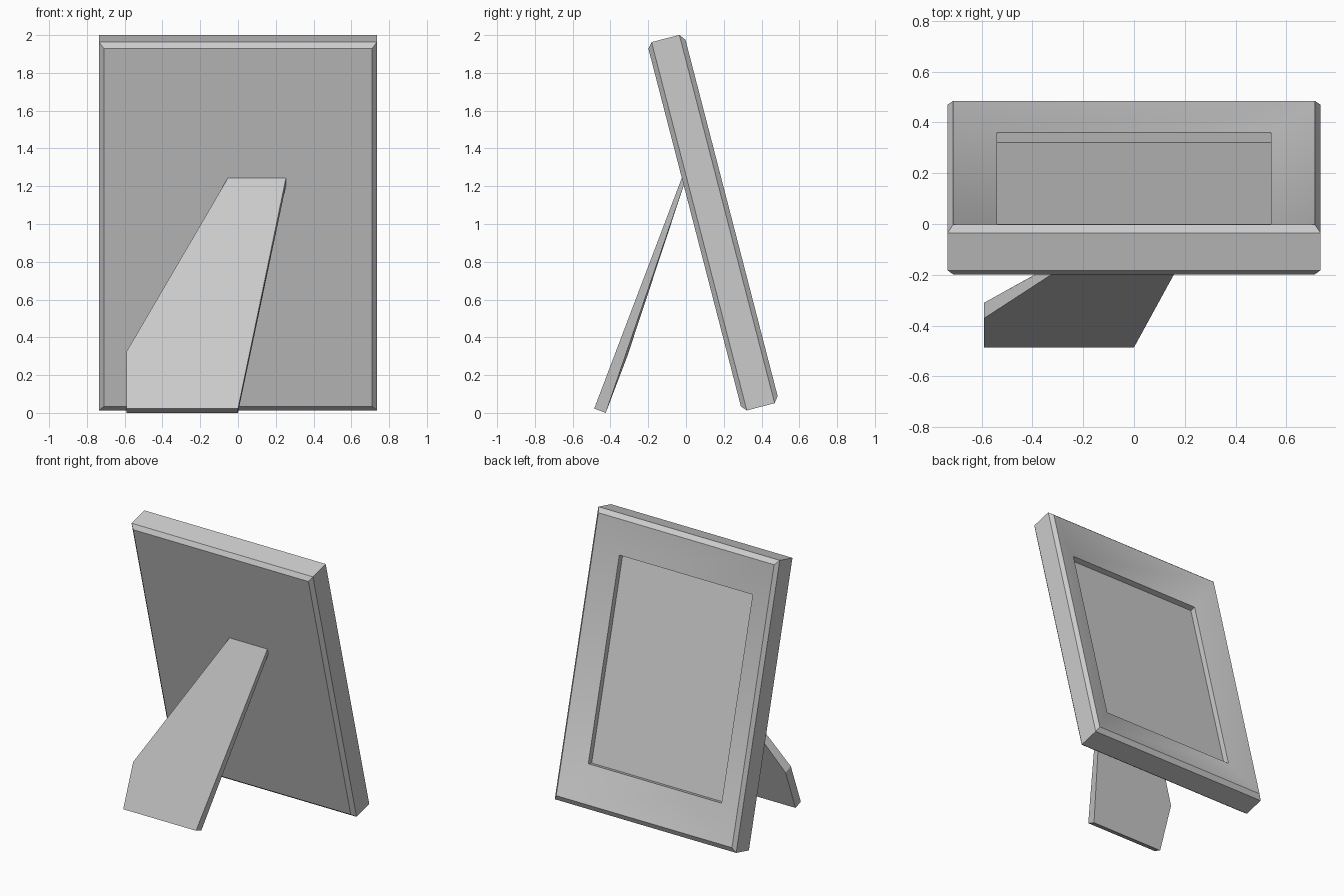
import bpy, math

if "Cube" in bpy.data.objects:
    bpy.data.objects.remove(bpy.data.objects["Cube"])

LEAN = math.radians(14.5)
MID = 0.939  # middle of the frame along its sloping height


def make_object(name, verts, faces):
    mesh = bpy.data.meshes.new(name)
    mesh.from_pydata(verts, [], faces)
    mesh.update()
    obj = bpy.data.objects.new(name, mesh)
    bpy.context.collection.objects.link(obj)
    return obj


def leaned(x, u, w):
    """Frame space (across, up the slope, outward) to world space."""
    return (x, w * math.cos(LEAN) - u * math.sin(LEAN),
            w * math.sin(LEAN) + u * math.cos(LEAN))


def stack(name, rings):
    """Solid from stacked rings of equal point count, capped at both ends."""
    n = len(rings[0])
    verts = [v for ring in rings for v in ring]
    faces = [tuple(range(n))[::-1]]
    for r in range(len(rings) - 1):
        for i in range(n):
            a, b = r * n + i, r * n + (i + 1) % n
            faces.append((a, b, b + n, a + n))
    faces.append(tuple(range((len(rings) - 1) * n, len(rings) * n)))
    return make_object(name, verts, faces)


# Picture frame: half width, half height, depth from back to picture panel
sections = [
    (0.71, 0.978, 0.290),   # back face
    (0.735, 1.007, 0.315),  # back chamfer
    (0.735, 1.007, 0.467),  # outer rim
    (0.712, 0.974, 0.492),  # front chamfer
    (0.54, 0.718, 0.429),   # border sloping inward
    (0.54, 0.718, 0.388),   # recess wall and picture panel
]
corners = [(-1, 1), (1, 1), (1, -1), (-1, -1)]
# winding: x to the left when seen from the front of the picture
frame = stack("picture_frame", [
    [leaned(sx * hw, MID + sz * hh, w) for sx, sz in corners]
    for hw, hh, w in sections])

# Easel stand: slanted tapering plate, thin where it meets the frame
outer = [(-0.59, -0.486, 0.023), (0, -0.486, 0.023), (0.255, -0.02, 1.25),
         (-0.05, -0.02, 1.25), (-0.59, -0.371, 0.325)]
inner = [(-0.59, -0.425, 0.0), (0, -0.425, 0.0), (0.255, -0.010, 1.21),
         (-0.05, -0.010, 1.21), (-0.59, -0.31, 0.302)]
stand = stack("easel_stand", [inner[::-1], outer[::-1]])

# Consistent outward normals; soft border mitres on the frame only
import bmesh
for obj in (frame, stand):
    bm = bmesh.new()
    bm.from_mesh(obj.data)
    bmesh.ops.recalc_face_normals(bm, faces=bm.faces)
    bm.to_mesh(obj.data)
    bm.free()
bpy.ops.object.select_all(action='DESELECT')
frame.select_set(True)
bpy.context.view_layer.objects.active = frame
bpy.ops.object.shade_smooth_by_angle(angle=math.radians(30))
